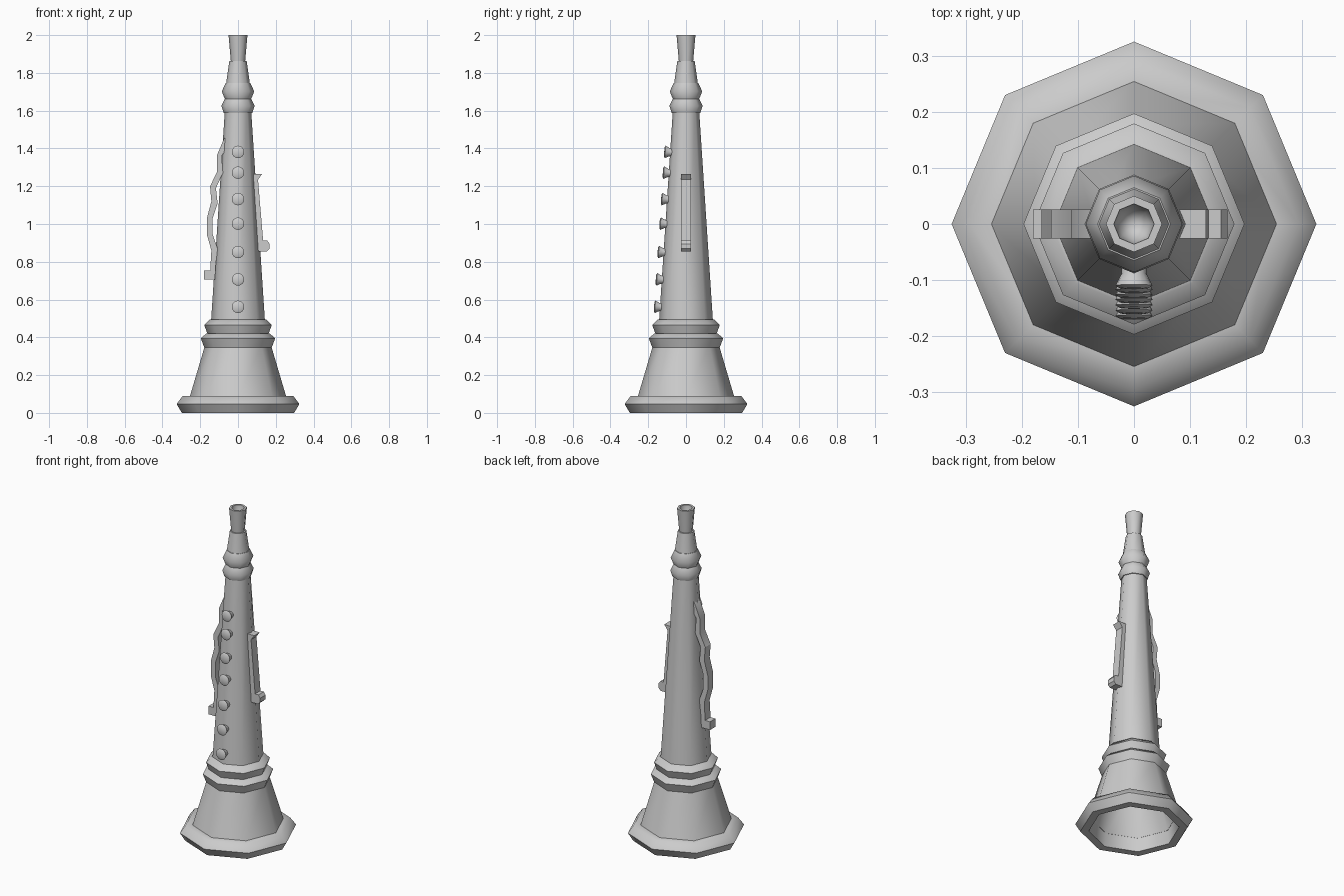
import bpy, bmesh, math
from mathutils import Vector, Matrix

if "Cube" in bpy.data.objects:
    bpy.data.objects.remove(bpy.data.objects["Cube"])


def finish(name, bm, angle):
    bmesh.ops.remove_doubles(bm, verts=bm.verts, dist=1e-5)
    bmesh.ops.recalc_face_normals(bm, faces=bm.faces)
    me = bpy.data.meshes.new(name)
    bm.to_mesh(me)
    bm.free()
    ob = bpy.data.objects.new(name, me)
    bpy.context.collection.objects.link(ob)
    bpy.ops.object.select_all(action='DESELECT')
    ob.select_set(True)
    bpy.context.view_layer.objects.active = ob
    bpy.ops.object.shade_smooth_by_angle(angle=math.radians(angle))
    return ob


def lathe(name, loop, sides=8, matrix=Matrix(), angle=58):
    """Spin a closed (radius, height) loop around z."""
    bm = bmesh.new()
    rings = []
    for k in range(sides):
        a = 2 * math.pi * k / sides
        rings.append([bm.verts.new(matrix @ Vector((r * math.cos(a), r * math.sin(a), z)))
                      for r, z in loop])
    n = len(loop)
    for k in range(sides):
        p, q = rings[k], rings[(k + 1) % sides]
        for i in range(n):
            j = (i + 1) % n
            if loop[i][0] == 0 and loop[j][0] == 0:
                continue
            bm.faces.new((p[i], q[i], q[j], p[j]))
    bmesh.ops.dissolve_degenerate(bm, dist=1e-6, edges=bm.edges)
    return finish(name, bm, angle)


def plate(name, outline, half):
    """Extrude an (x, z) outline along y."""
    bm = bmesh.new()
    f = bm.faces.new([bm.verts.new((x, -half, z)) for x, z in outline])
    ext = bmesh.ops.extrude_face_region(bm, geom=[f])
    vs = [g for g in ext['geom'] if isinstance(g, bmesh.types.BMVert)]
    bmesh.ops.translate(bm, verts=vs, vec=(0, 2 * half, 0))
    return finish(name, bm, 30)


# Flared bell with its foot rim
lathe("bell_rim", [(.25, 0), (.297, 0), (.325, .047), (.293, .09), (.24, .09)])
lathe("bell", [(.257, .08), (.174, .36), (.15, .36), (.24, .08)])

# Tapered main tube, hollow from below
lathe("body", [(.151, .35), (.142, .495), (.069, 1.61), (.05, 1.61), (.13, .35)])

# Decorative collars: bottom z, middle z, top z and their radii
collars = [(.345, .395, .42, .178, .197, .168),
           (.415, .465, .495, .16, .179, .148),
           (1.588, 1.625, 1.662, .076, .088, .07),
           (1.658, 1.702, 1.747, .068, .086, .065)]
for i, (z0, z1, z2, r0, r1, r2) in enumerate(collars):
    inner = .135 if z0 < 1 else .045
    lathe(f"collar_{i + 1}", [(inner, z0), (r0, z0), (r1, z1), (r2, z2), (inner, z2)])

# Upper joint and mouthpiece cup
lathe("upper_joint", [(.064, 1.735), (.046, 1.862), (0, 1.862), (0, 1.735)])
lathe("mouthpiece", [(0, 1.85), (.037, 1.85), (.05, 2.0), (.036, 2.0), (.028, 1.92), (0, 1.9)])

# Row of finger buttons along the front, square to the tapered wall
for i, z in enumerate([1.38, 1.27, 1.13, 1.0, .85, .705, .56]):
    r = .142 - (z - .495) * .0658
    rot = Vector((0, 0, 1)).rotation_difference(Vector((0, -1, .066))).to_matrix().to_4x4()
    m = Matrix.Translation((0, -r, z)) @ rot
    lathe(f"button_{i + 1}", [(0, -.015), (.022, -.015), (.022, .004), (.033, .026),
                              (.025, .031), (0, .032)], 16, m, 40)

# Wavy key on the left
plate("wavy_key", [(-.06, 1.47), (-.075, 1.45), (-.111, 1.365), (-.111, 1.275), (-.148, 1.2),
                   (-.141, 1.12), (-.165, 1.03), (-.165, .945), (-.141, .86), (-.147, .755),
                   (-.18, .755), (-.18, .705), (-.122, .705), (-.118, .78), (-.108, .87),
                   (-.134, .945), (-.134, 1.03), (-.108, 1.11), (-.117, 1.19), (-.08, 1.27),
                   (-.086, 1.36), (-.06, 1.4)], .026)

# Straight key on the right
plate("straight_key", [(.07, 1.265), (.128, 1.265), (.106, 1.235), (.133, .912), (.155, .912),
                       (.167, .895), (.167, .87), (.152, .855), (.105, .855), (.1, .9),
                       (.075, 1.235)], .026)
